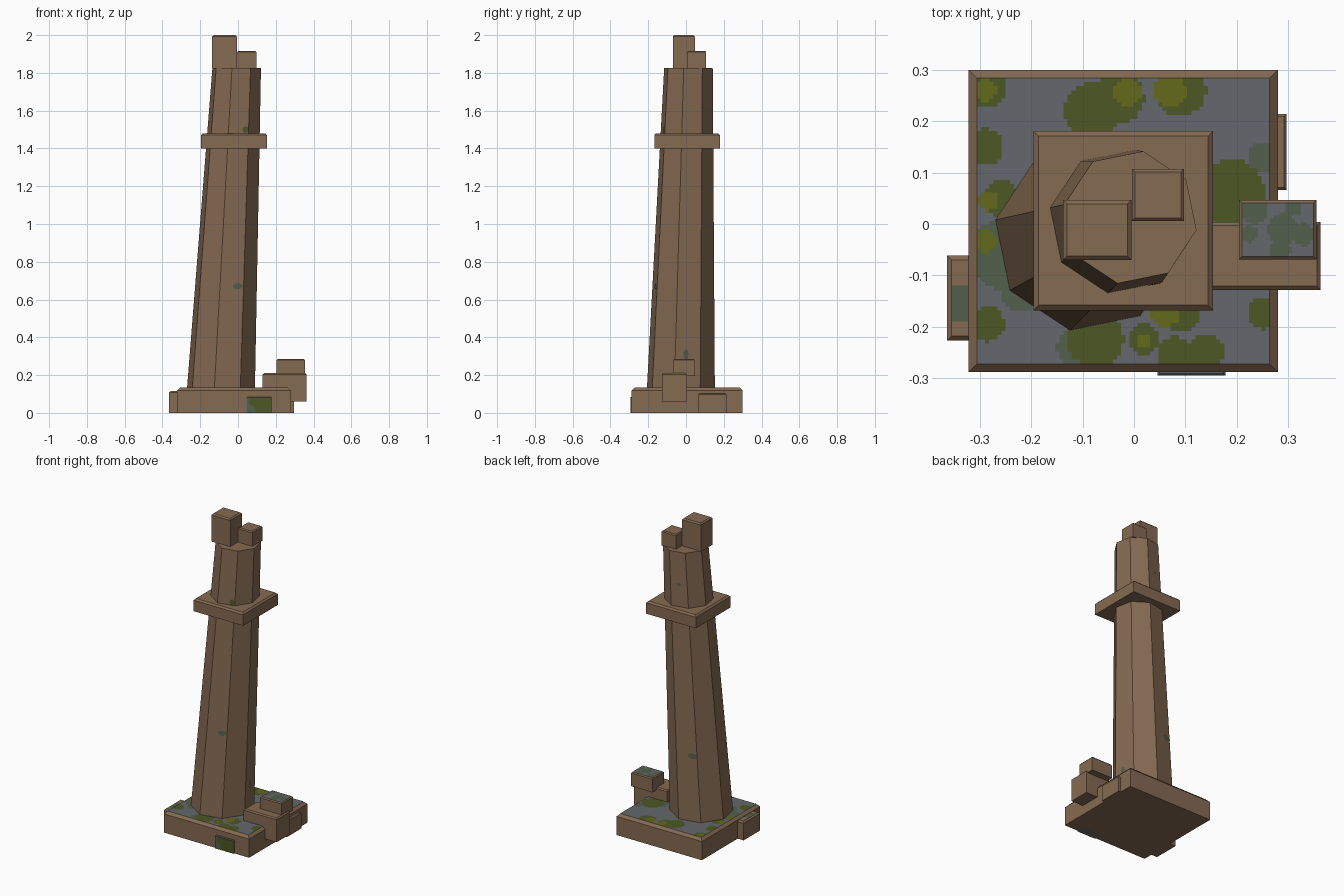
import bpy, bmesh, math
from mathutils import Vector

if "Cube" in bpy.data.objects:
    bpy.data.objects.remove(bpy.data.objects["Cube"])


def material(name, rgb):
    m = bpy.data.materials.new(name)
    m.diffuse_color = (*rgb, 1)
    m.use_nodes = True
    m.node_tree.nodes["Principled BSDF"].inputs["Base Color"].default_value = m.diffuse_color
    return m


MATS = [
    material("brown_stone", (0.235, 0.145, 0.085)),
    material("grey_stone", (0.125, 0.137, 0.150)),
    material("grey_green_lichen", (0.085, 0.115, 0.072)),
    material("dark_moss", (0.072, 0.095, 0.018)),
    material("olive_moss", (0.125, 0.140, 0.011)),
]
BROWN, GREY, LICHEN, MOSS, OLIVE = range(5)


def build(name, verts, faces, mats):
    me = bpy.data.meshes.new(name)
    me.from_pydata(verts, [], faces)
    for m in MATS:
        me.materials.append(m)
    for p, i in zip(me.polygons, mats):
        p.material_index = i
    ob = bpy.data.objects.new(name, me)
    bpy.context.collection.objects.link(ob)
    return ob


# Block with a chamfer around its top edge only
def block(name, x, y, z, c, mat=BROWN):
    verts = []
    for inset, h in ((0, z[0]), (0, z[1] - c), (c, z[1])):
        verts += [(x[0] + inset, y[0] + inset, h), (x[1] - inset, y[0] + inset, h),
                  (x[1] - inset, y[1] - inset, h), (x[0] + inset, y[1] - inset, h)]
    faces = [(3, 2, 1, 0), (8, 9, 10, 11)]
    for r in (0, 4):
        faces += [(r + i, r + (i + 1) % 4, r + 4 + (i + 1) % 4, r + 4 + i) for i in range(4)]
    return build(name, verts, faces, [mat] * len(faces))


# Thin gridded sheet, cells coloured by round blobs (u, v, radius, material)
def mossy_sheet(name, at, u, v, lo, hi, cell, blobs):
    at, u, v = Vector(at), Vector(u), Vector(v)
    nx, ny = round((hi[0] - lo[0]) / cell), round((hi[1] - lo[1]) / cell)
    dx, dy = (hi[0] - lo[0]) / nx, (hi[1] - lo[1]) / ny
    verts = [at + u * (lo[0] + i * dx) + v * (lo[1] + j * dy)
             for j in range(ny + 1) for i in range(nx + 1)]
    faces, mats = [], []
    for j in range(ny):
        for i in range(nx):
            a = j * (nx + 1) + i
            faces.append((a, a + 1, a + nx + 2, a + nx + 1))
            p, q = lo[0] + (i + .5) * dx, lo[1] + (j + .5) * dy
            mat = GREY
            for b in blobs:
                if math.hypot(p - b[0], q - b[1]) < b[2]:
                    mat = max(mat, b[3])
            mats.append(mat)
    return build(name, verts, faces, mats)


X, Y, Z = (1, 0, 0), (0, 1, 0), (0, 0, 1)

# Plinth and its mossy top
block("plinth", (-.322, .28), (-.288, .30), (0, .135), .016)
mossy_sheet("plinth_moss", (0, 0, .1365), X, Y, (-.306, -.272), (.264, .284), .008, [
    (-.29, .265, .04, MOSS), (-.29, .26, .022, OLIVE), (-.29, .15, .036, MOSS),
    (-.26, .05, .035, MOSS), (-.285, .045, .02, OLIVE), (-.25, -.06, .07, LICHEN),
    (-.29, -.035, .022, OLIVE), (-.285, -.195, .034, MOSS), (-.22, -.13, .04, LICHEN),
    (-.08, .22, .055, MOSS), (-.03, .245, .05, MOSS), (-.012, .255, .027, OLIVE),
    (.09, .26, .05, MOSS), (.07, .258, .031, OLIVE), (.19, .06, .065, MOSS),
    (.16, .03, .06, LICHEN), (.25, .13, .03, LICHEN), (-.075, -.225, .055, MOSS),
    (-.11, -.24, .04, LICHEN), (.02, -.225, .03, MOSS), (.02, -.228, .014, OLIVE),
    (.06, -.17, .03, OLIVE), (.09, -.17, .04, MOSS), (.08, -.255, .036, MOSS),
    (.14, -.25, .036, MOSS), (.25, -.175, .03, MOSS), (.15, -.06, .05, LICHEN)])


# Leaning, tapering eight-sided column
def column_point(k, z):
    t = (z - .133) / 1.692
    r = .183 + (.131 - .183) * t
    a = math.radians(-11 + 45 * k)
    return Vector((-.09 + .083 * t + r * math.cos(a), -.027 + .040 * t + r * math.sin(a), z))


verts = [column_point(k, z) for z in (.12, 1.825) for k in range(8)]
faces = [tuple(range(7, -1, -1)), tuple(range(8, 16))]
faces += [(k, (k + 1) % 8, 8 + (k + 1) % 8, 8 + k) for k in range(8)]
build("column", verts, faces, [BROWN] * 10)

# Lichen spots on the column: face, fraction across, height, half width, half height
for n, (k, f, z, w, h, mat) in enumerate((
        (-2, .75, .67, .027, .016, LICHEN), (0, .42, .31, .014, .028, LICHEN),
        (-2, .85, 1.50, .016, .018, MOSS), (2, .78, .55, .03, .018, LICHEN),
        (2, .5, 1.62, .014, .009, LICHEN))):
    c = column_point(k, z).lerp(column_point(k + 1, z), f)
    u = (column_point(k + 1, z) - column_point(k, z)).normalized()
    v = (column_point(k, z + .1) - column_point(k, z)).lerp(
        column_point(k + 1, z + .1) - column_point(k + 1, z), f).normalized()
    c += u.cross(v).normalized() * .002
    ring = [c + u * w * math.cos(a * math.tau / 10) + v * h * math.sin(a * math.tau / 10)
            for a in range(10)]
    build("lichen_spot_%d" % (n + 1), ring, [tuple(range(10))], [mat])

# Square collar and broken stones on top
block("collar", (-.196, .154), (-.168, .181), (1.40, 1.48), .010)
block("tall_top_stone", (-.138, -.005), (-.070, .047), (1.822, 2.0), .008)
block("short_top_stone", (-.004, .097), (.006, .107), (1.822, 1.917), .006)

# Rubble around the plinth
block("large_rubble", (.13, .363), (-.128, .004), (.06, .21), .007)
block("upper_rubble", (.204, .355), (-.069, .047), (.195, .285), .006)
mossy_sheet("upper_rubble_moss", (0, 0, .286), X, Y, (.211, -.063), (.349, .041), .006, [
    (.235, .025, .025, LICHEN), (.29, -.01, .03, LICHEN), (.33, -.02, .022, LICHEN),
    (.285, -.05, .02, LICHEN), (.225, -.02, .016, LICHEN), (.31, .03, .016, LICHEN)])
block("right_rubble", (.22, .297), (.066, .214), (0, .102), .005)
block("left_rubble", (-.364, -.26), (-.227, -.061), (0, .117), .009)
mossy_sheet("left_rubble_moss", (0, 0, .1175), X, Y, (-.354, -.19), (-.323, -.12), .006,
            [(-.34, -.155, .06, LICHEN)])
block("front_rubble", (.046, .178), (-.295, -.24), (0, .085), .004, GREY)
mossy_sheet("front_rubble_moss", (0, -.296, 0), X, Z, (.047, .001), (.177, .081), .006, [
    (.07, .04, .06, LICHEN), (.14, .04, .055, MOSS), (.08, .06, .022, MOSS),
    (.17, .07, .02, MOSS), (.17, .01, .02, MOSS)])
